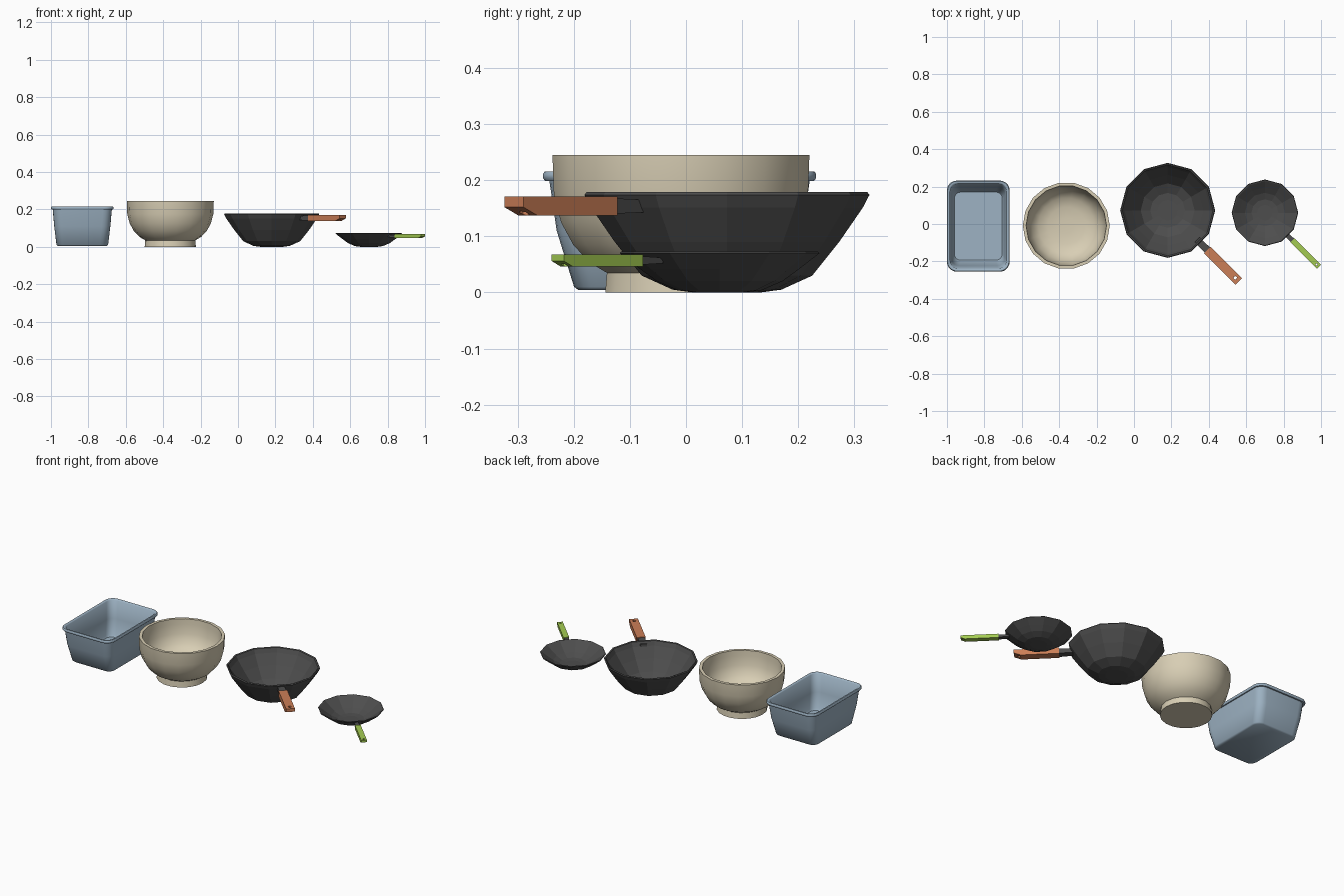
import bpy, bmesh, math
from mathutils import Matrix, Vector

if "Cube" in bpy.data.objects:
    bpy.data.objects.remove(bpy.data.objects["Cube"])


def material(name, rgb):
    m = bpy.data.materials.new(name)
    m.diffuse_color = (*rgb, 1)
    m.use_nodes = True
    m.node_tree.nodes["Principled BSDF"].inputs["Base Color"].default_value = m.diffuse_color
    return m


BLUE = material("pale blue plastic", (0.34, 0.45, 0.55))
CREAM = material("cream ceramic", (0.69, 0.62, 0.46))
IRON = material("dark iron", (0.075, 0.075, 0.075))
WOOD = material("orange wood", (0.60, 0.21, 0.095))
GREEN = material("green grip", (0.37, 0.60, 0.085))


def loft(name, rings, mat, smooth=None):
    """Skin a list of equal-length closed rings and cap both ends."""
    bm = bmesh.new()
    vs = [[bm.verts.new(p) for p in ring] for ring in rings]
    n = len(vs[0])
    for a, b in zip(vs, vs[1:]):
        for i in range(n):
            j = (i + 1) % n
            bm.faces.new((a[i], a[j], b[j], b[i]))
    bm.faces.new(vs[0][::-1])
    bm.faces.new(vs[-1])
    bmesh.ops.recalc_face_normals(bm, faces=bm.faces)
    me = bpy.data.meshes.new(name)
    bm.to_mesh(me)
    bm.free()
    ob = bpy.data.objects.new(name, me)
    bpy.context.collection.objects.link(ob)
    me.materials.append(mat)
    if smooth:
        bpy.ops.object.select_all(action='DESELECT')
        ob.select_set(True)
        bpy.context.view_layer.objects.active = ob
        bpy.ops.object.shade_smooth_by_angle(angle=math.radians(smooth))
    return ob


def circle(cx, cy, r, z, n):
    return [(cx + r * math.cos(2 * math.pi * i / n),
             cy + r * math.sin(2 * math.pi * i / n), z) for i in range(n)]


def round_rect(cx, cy, hx, hy, r, z, steps=5):
    pts = []
    for k, (sx, sy) in enumerate([(1, 1), (-1, 1), (-1, -1), (1, -1)]):
        for i in range(steps + 1):
            a = math.pi / 2 * (k + i / steps)
            pts.append((cx + sx * (hx - r) + r * math.cos(a),
                        cy + sy * (hy - r) + r * math.sin(a), z))
    return pts


# Tub: outer wall, rolled rim, inner wall, floor (half x, half y, corner, z)
tub = [(0.130, 0.180, 0.035, 0.004), (0.138, 0.188, 0.043, 0.010),
       (0.150, 0.219, 0.047, 0.110), (0.158, 0.232, 0.048, 0.199),
       (0.164, 0.240, 0.050, 0.199), (0.1675, 0.2435, 0.052, 0.204),
       (0.1675, 0.2435, 0.052, 0.211), (0.164, 0.240, 0.050, 0.216),
       (0.156, 0.232, 0.045, 0.216), (0.151, 0.226, 0.043, 0.211),
       (0.143, 0.212, 0.042, 0.110), (0.134, 0.190, 0.040, 0.025),
       (0.128, 0.182, 0.034, 0.014)]
loft("tub", [round_rect(-0.8325, -0.0115, *t) for t in tub], BLUE, 50)

# Bowl: foot, rounded outside, flat lip, hollow inside
bowl = [(0.137, 0.0), (0.134, 0.035), (0.165, 0.053), (0.195, 0.085),
        (0.217, 0.125), (0.230, 0.175), (0.2325, 0.245), (0.215, 0.245),
        (0.213, 0.215), (0.206, 0.16), (0.185, 0.11), (0.15, 0.08),
        (0.10, 0.066), (0.04, 0.062)]
loft("bowl", [circle(-0.362, -0.009, r, z, 18) for r, z in bowl], CREAM, 40)


def handled_pan(name, cx, cy, profile, grip_mat, s0, s1, s2, w, z0, z1, zt):
    """Twelve-sided pan with a neck and grip pointing to the front right."""
    loft(name + "_body", [circle(cx, cy, r, z, 12) for r, z in profile], IRON)
    place = Matrix.Translation((cx, cy, 0)) @ Matrix.Rotation(-math.pi / 4, 4, 'Z')

    def section(s, hw, lo, hi):
        return [place @ Vector(p) for p in
                ((s, -hw, lo), (s, hw, lo), (s, hw, hi), (s, -hw, hi))]

    g = 0.003
    loft(name + "_neck", [section(s0, w * 0.75, z0 + 2 * g, z1 - 2 * g),
                          section(s1 + 0.01, w * 0.85, z0 + g, z1 - g)], IRON)
    grip = loft(name + "_grip", [section(s1, w, z0, z1),
                                 section(s2 - 1.5 * w, w, z0, z1),
                                 section(s2, w, zt, z1)], grip_mat)
    # Hanging hole
    hs = s2 - w * 1.1
    cutter = loft(name + "_hole_cutter",
                  [[place @ Vector(p) for p in circle(hs, 0, w * 0.4, z, 6)]
                   for z in (z0 - 0.05, z1 + 0.05)], grip_mat)
    cut = grip.modifiers.new("hole", 'BOOLEAN')
    cut.operation = 'DIFFERENCE'
    cut.solver = 'EXACT'
    cut.object = cutter
    bpy.context.view_layer.objects.active = grip
    bpy.ops.object.modifier_apply(modifier=cut.name)
    bpy.data.objects.remove(cutter)


# Large deep pan with wooden grip
deep = [(0.06, 0.0), (0.097, 0.005), (0.152, 0.03), (0.200, 0.09),
        (0.242, 0.151), (0.254, 0.174), (0.250, 0.179), (0.243, 0.176),
        (0.231, 0.152), (0.190, 0.095), (0.144, 0.038), (0.093, 0.014),
        (0.055, 0.011)]
handled_pan("deep_pan", 0.180, 0.073, deep, WOOD,
            0.222, 0.300, 0.537, 0.024, 0.137, 0.171, 0.152)

# Small shallow pan with green grip
shallow = [(0.045, 0.0), (0.075, 0.004), (0.112, 0.020), (0.142, 0.042),
           (0.178, 0.070), (0.175, 0.073), (0.169, 0.071), (0.136, 0.046),
           (0.107, 0.025), (0.072, 0.010), (0.042, 0.007)]
handled_pan("small_pan", 0.700, 0.060, shallow, GREEN,
            0.155, 0.209, 0.408, 0.0155, 0.046, 0.068, 0.056)
